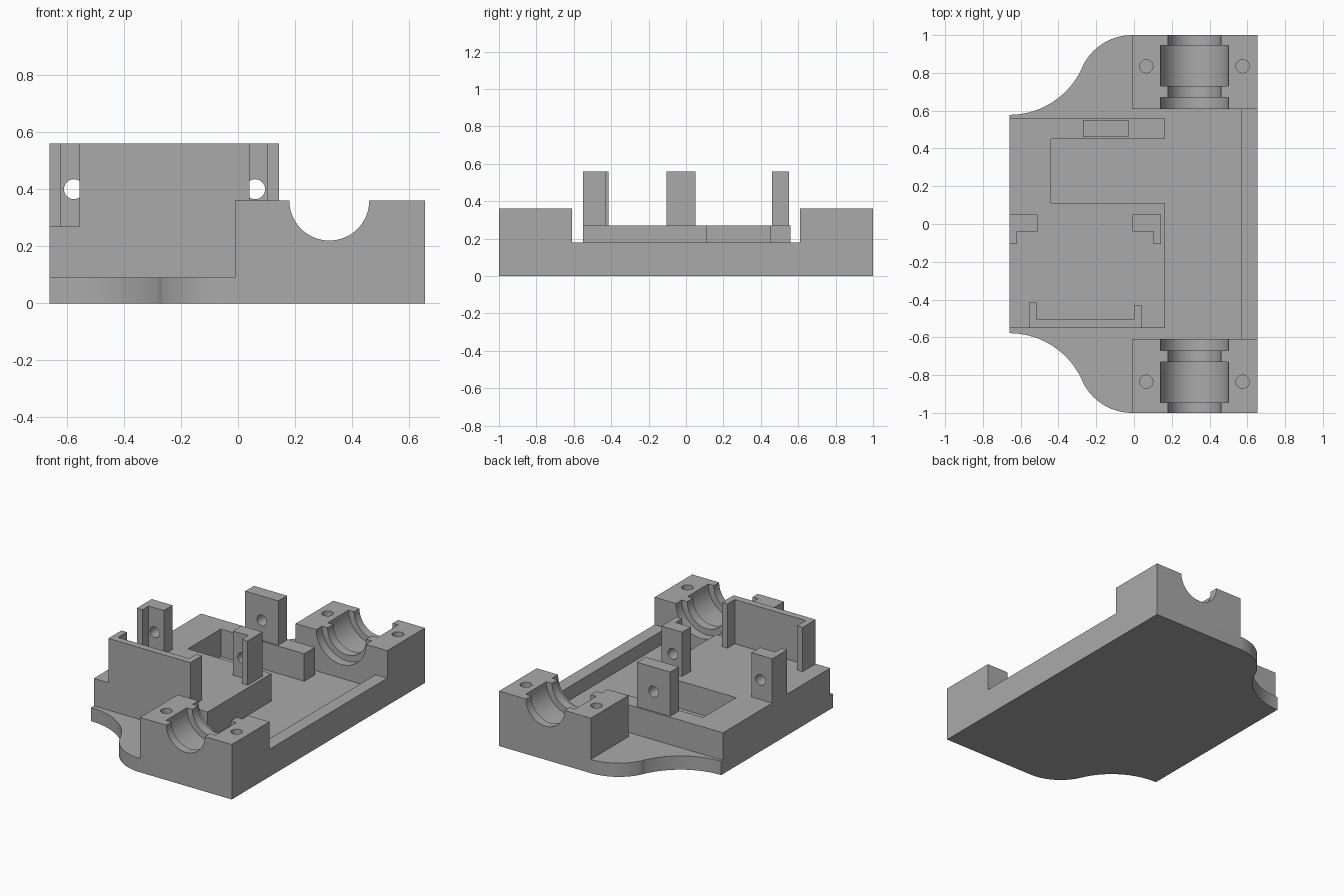
import bpy, bmesh, math
from mathutils import Matrix

default = bpy.data.objects.get("Cube")
if default:
    bpy.data.objects.remove(default, do_unlink=True)

GREY = (0.40, 0.40, 0.40, 1.0)
mat = bpy.data.materials.new("plain_grey")
mat.use_nodes = True
mat.diffuse_color = GREY
bsdf = next(n for n in mat.node_tree.nodes if n.type == 'BSDF_PRINCIPLED')
bsdf.inputs["Base Color"].default_value = GREY

FLOOR, DECK, TOP = 0.09, 0.27, 0.56   # plate top, platform top, post top
BLOCK = 0.36                          # bearing block top and shaft axis height
HOLE = 0.035


def to_object(name, bm):
    bmesh.ops.recalc_face_normals(bm, faces=bm.faces)
    mesh = bpy.data.meshes.new(name)
    bm.to_mesh(mesh)
    bm.free()
    mesh.materials.append(mat)
    obj = bpy.data.objects.new(name, mesh)
    bpy.context.collection.objects.link(obj)
    return obj


def prism(name, outline, z0, z1):
    """Extrude an outline in the ground plane from z0 to z1."""
    bm = bmesh.new()
    face = bm.faces.new([bm.verts.new((x, y, z0)) for x, y in outline])
    grown = bmesh.ops.extrude_face_region(bm, geom=[face])["geom"]
    moved = [g for g in grown if isinstance(g, bmesh.types.BMVert)]
    bmesh.ops.translate(bm, verts=moved, vec=(0, 0, z1 - z0))
    return to_object(name, bm)


def box(name, x0, x1, y0, y1, z0, z1):
    return prism(name, [(x0, y0), (x1, y0), (x1, y1), (x0, y1)], z0, z1)


def cylinder(name, centre, radius, length, along_y=True, sides=64):
    bm = bmesh.new()
    place = Matrix.Translation(centre)
    if along_y:
        place = place @ Matrix.Rotation(math.pi / 2, 4, 'X')
    bmesh.ops.create_cone(bm, cap_ends=True, segments=sides, radius1=radius,
                          radius2=radius, depth=length, matrix=place)
    return to_object(name, bm)


def combine(obj, tool, operation):
    """Apply one boolean and discard the tool."""
    mod = obj.modifiers.new("combine", 'BOOLEAN')
    mod.operation, mod.solver, mod.object = operation, 'EXACT', tool
    bpy.context.view_layer.update()
    graph = bpy.context.evaluated_depsgraph_get()
    mesh = bpy.data.meshes.new_from_object(obj.evaluated_get(graph))
    obj.modifiers.clear()
    obj.data = mesh
    bpy.data.objects.remove(tool, do_unlink=True)


def finish(obj):
    """Merge coplanar faces and smooth only the round surfaces."""
    bm = bmesh.new()
    bm.from_mesh(obj.data)
    bmesh.ops.remove_doubles(bm, verts=bm.verts, dist=1e-5)
    bmesh.ops.dissolve_limit(bm, angle_limit=math.radians(0.5),
                             verts=bm.verts, edges=bm.edges)
    bm.to_mesh(obj.data)
    bm.free()
    bpy.ops.object.select_all(action='DESELECT')
    obj.select_set(True)
    bpy.context.view_layer.objects.active = obj
    bpy.ops.object.shade_smooth_by_angle(angle=math.radians(30))


def arc(cx, cy, r, start, end, steps=20):
    angles = [math.radians(start + (end - start) * i / steps) for i in range(steps + 1)]
    return [(cx + r * math.cos(a), cy + r * math.sin(a)) for a in angles]


# Base plate outline: a hollow sweep running into a rounded shoulder
sweep = arc(-0.66, 1.0, 0.422, -90, -23) + arc(-0.01, 0.709, 0.291, 154, 90)
outline = sweep + [(0.655, 1.0), (0.655, -1.0)] + [(x, -y) for x, y in reversed(sweep)]
base = prism("base_body", outline, 0, FLOOR)

# Raised platform, side lip and bearing blocks fused to the plate
combine(base, box("platform", -0.66, 0.165, -0.55, 0.56, 0.02, DECK), 'UNION')
combine(base, box("side_lip", 0.57, 0.655, -0.8, 0.8, 0.02, 0.18), 'UNION')
for side in (-1, 1):
    y0, y1 = sorted((side * 0.61, side))
    combine(base, box("bearing_block", -0.01, 0.655, y0, y1, 0.02, BLOCK), 'UNION')

# Pocket in the platform, open towards the channel
combine(base, box("pocket", -0.44, 0.3, 0.11, 0.45, FLOOR, 0.5), 'DIFFERENCE')

# Stepped shaft seats and screw holes in both blocks
for side in (-1, 1):
    for inner, outer, radius in ((0.59, 1.05, 0.14), (0.73, 0.945, 0.18), (0.59, 0.67, 0.18)):
        centre = (0.32, side * (inner + outer) / 2, BLOCK)
        combine(base, cylinder("seat", centre, radius, outer - inner), 'DIFFERENCE')
    for x in (0.065, 0.575):
        drill = cylinder("drill", (x, side * 0.835, 0.3), HOLE, 0.4, False, 32)
        combine(base, drill, 'DIFFERENCE')
finish(base)

# Angle posts, each drilled through
right_outline = [(-0.66, 0.05), (-0.66, -0.105), (-0.62, -0.105),
                 (-0.62, -0.04), (-0.51, -0.04), (-0.51, 0.05)]
left_outline = [(-0.517 - x, y) for x, y in right_outline]
for name, shape, hole_x in (("right_angle_post", right_outline, -0.575),
                            ("left_angle_post", left_outline, 0.06)):
    post = prism(name, shape, DECK, TOP)
    combine(post, cylinder("drill", (hole_x, 0, 0.4), HOLE, 0.3, True, 32), 'DIFFERENCE')
    finish(post)

# Rear drilled plate
plate = box("rear_plate", -0.27, -0.03, 0.46, 0.55, DECK, TOP)
combine(plate, cylinder("drill", (-0.15, 0.5, 0.4), HOLE, 0.3, True, 32), 'DIFFERENCE')
finish(plate)

# Front wall with two returns
finish(prism("front_wall", [(-0.555, -0.55), (0.04, -0.55), (0.04, -0.43), (0.0, -0.43),
                            (0.0, -0.505), (-0.515, -0.505), (-0.515, -0.415),
                            (-0.555, -0.415)], DECK, TOP))
